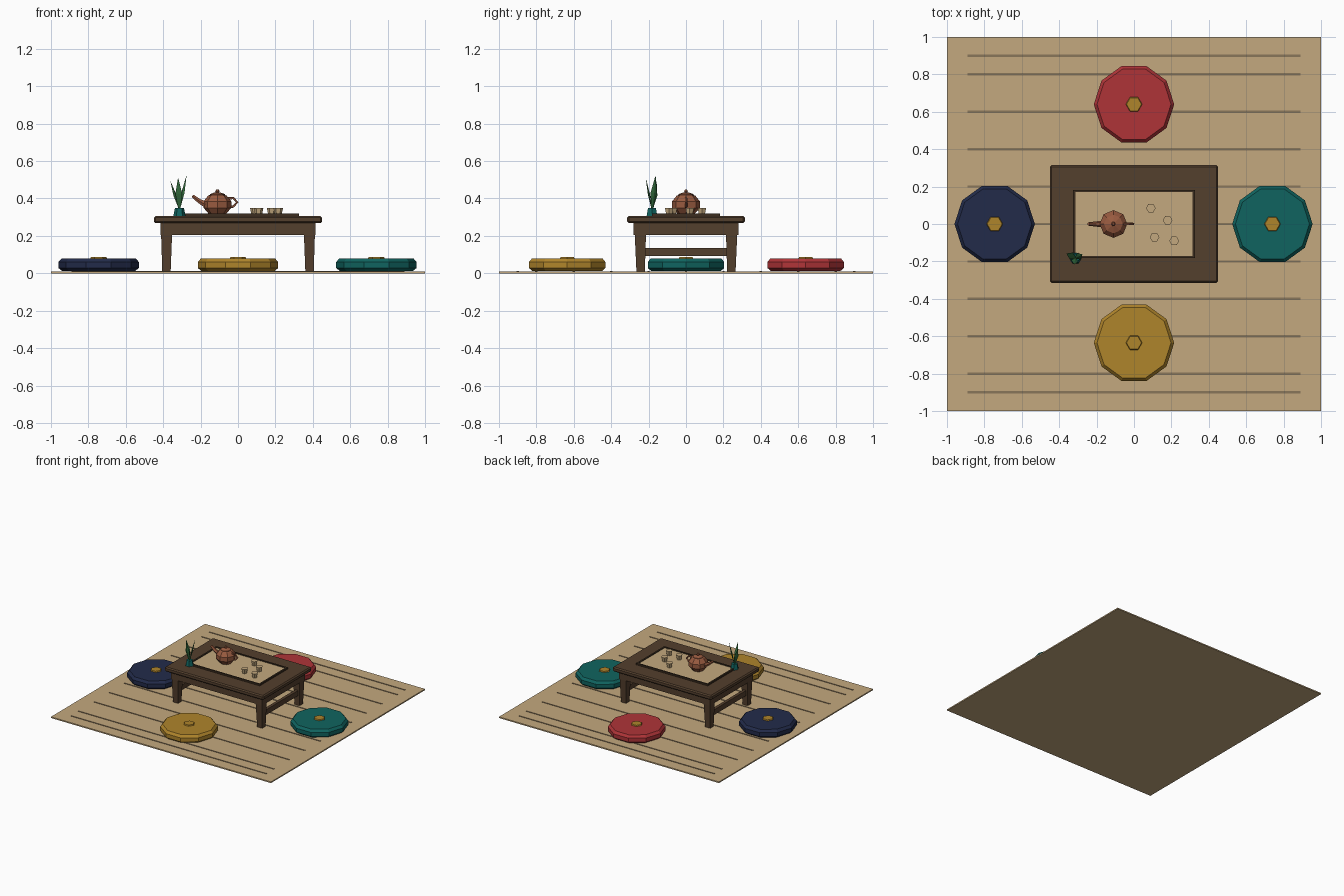
import bpy, bmesh, math
from mathutils import Vector

if "Cube" in bpy.data.objects:
    bpy.data.objects.remove(bpy.data.objects["Cube"])


def mat(name, rgb):
    m = bpy.data.materials.new(name)
    m.diffuse_color = (*rgb, 1)
    m.use_nodes = True
    m.node_tree.nodes["Principled BSDF"].inputs["Base Color"].default_value = m.diffuse_color
    return m


TAN = mat("straw tan", (0.55, 0.395, 0.21))
SEAM = mat("straw seam", (0.25, 0.18, 0.10))
WOOD = mat("walnut wood", (0.088, 0.050, 0.026))
DARK = mat("dark wood", (0.045, 0.027, 0.014))
RED = mat("red cloth", (0.43, 0.034, 0.039))
NAVY = mat("navy cloth", (0.016, 0.024, 0.068))
TEAL = mat("teal", (0.005, 0.127, 0.116))
GOLD = mat("gold cloth", (0.43, 0.232, 0.024))
CLAY = mat("brown clay", (0.32, 0.105, 0.051))
GREEN = mat("leaf green", (0.035, 0.16, 0.05))


def finish(name, bm, material, bevel=0):
    bmesh.ops.recalc_face_normals(bm, faces=bm.faces)
    me = bpy.data.meshes.new(name)
    bm.to_mesh(me)
    bm.free()
    me.materials.append(material)
    ob = bpy.data.objects.new(name, me)
    bpy.context.collection.objects.link(ob)
    if bevel:
        b = ob.modifiers.new("edge", "BEVEL")
        b.width, b.segments = bevel, 1
    return ob


def loft(name, rings, material, bevel=0):
    """Skin a list of equal-length point rings and cap both ends."""
    bm = bmesh.new()
    vs = [[bm.verts.new(p) for p in r] for r in rings]
    n = len(rings[0])
    for a, b in zip(vs, vs[1:]):
        for i in range(n):
            j = (i + 1) % n
            bm.faces.new((a[i], a[j], b[j], b[i]))
    bm.faces.new(vs[0][::-1])
    bm.faces.new(vs[-1])
    return finish(name, bm, material, bevel)


def box(name, x, y, z, material, bevel=0):
    rings = [[(x[0], y[0], h), (x[1], y[0], h), (x[1], y[1], h), (x[0], y[1], h)] for h in z]
    return loft(name, rings, material, bevel)


def lathe(name, cx, cy, profile, n, material):
    rings = [[(cx + r * math.cos(math.tau * i / n), cy + r * math.sin(math.tau * i / n), z)
              for i in range(n)] for r, z in profile]
    return loft(name, rings, material)


def tube(name, path, radii, n, material):
    """Tapered tube through points lying in the xz plane."""
    pts = [Vector(p) for p in path]
    side = Vector((0, 1, 0))
    rings = []
    for i, p in enumerate(pts):
        d = (pts[min(i + 1, len(pts) - 1)] - pts[max(i - 1, 0)]).normalized()
        up = d.cross(side)
        rings.append([p + radii[i] * (side * math.cos(math.tau * k / n) + up * math.sin(math.tau * k / n))
                      for k in range(n)])
    return loft(name, rings, material)


# Floor mat with woven seams
box("floor_mat", (-1, 1), (-1, 1), (0, 0.01), TAN)
for y in (-0.9, -0.8, -0.6, -0.4, -0.2, 0, 0.2, 0.4, 0.6, 0.8, 0.9):
    box("mat_seam", (-0.89, 0.89), (y - 0.006, y + 0.006), (0.009, 0.013), SEAM)

# Four ten-sided cushions with a button each
for name, cx, cy, m in (("red", 0, 0.64, RED), ("gold", 0, -0.635, GOLD),
                        ("navy", -0.745, 0, NAVY), ("teal", 0.74, 0, TEAL)):
    lathe(name + "_cushion", cx, cy,
          [(0.195, 0.012), (0.215, 0.028), (0.215, 0.06), (0.198, 0.08)], 10, m)
    lathe(name + "_cushion_button", cx, cy, [(0.045, 0.078), (0.04, 0.088)], 6, GOLD)

# Table top and apron
box("table_top", (-0.45, 0.45), (-0.315, 0.315), (0.268, 0.306), WOOD, 0.009)
for s in (-1, 1):
    box("long_apron", (-0.415, 0.415), sorted((s * 0.255, s * 0.28)), (0.205, 0.27), WOOD)
    box("short_apron", sorted((s * 0.39, s * 0.415)), (-0.256, 0.256), (0.205, 0.27), WOOD)
    box("side_stretcher", sorted((s * 0.37, s * 0.395)), (-0.235, 0.235), (0.092, 0.135), WOOD)

# Tapered legs
for sx in (-1, 1):
    for sy in (-1, 1):
        rings = []
        for x0, x1, y0, y1, z in ((0.36, 0.405, 0.22, 0.265, 0.01), (0.35, 0.413, 0.212, 0.277, 0.27)):
            rings.append([(sx * x0, sy * y0, z), (sx * x1, sy * y0, z),
                          (sx * x1, sy * y1, z), (sx * x0, sy * y1, z)])
        loft("table_leg", rings, WOOD)

# Tray: straw panel in a dark frame
box("tray_panel", (-0.318, 0.318), (-0.175, 0.175), (0.304, 0.313), TAN)
for s in (-1, 1):
    box("tray_long_rim", (-0.326, 0.326), sorted((s * 0.17, s * 0.183)), (0.304, 0.319), DARK)
    box("tray_short_rim", sorted((s * 0.313, s * 0.326)), (-0.17, 0.17), (0.304, 0.319), DARK)

# Teapot
TX = -0.11
lathe("teapot_body", TX, 0, [(0.042, 0.312), (0.05, 0.322), (0.074, 0.35), (0.074, 0.385),
                             (0.05, 0.415), (0.036, 0.42)], 8, CLAY)
lathe("teapot_lid", TX, 0, [(0.04, 0.416), (0.04, 0.423), (0.016, 0.432)], 8, CLAY)
lathe("teapot_knob", TX, 0, [(0.007, 0.43), (0.012, 0.438), (0.006, 0.449)], 6, CLAY)
tube("teapot_spout", [(-0.165, 0, 0.362), (-0.21, 0, 0.388), (-0.243, 0, 0.414)],
     (0.019, 0.013, 0.009), 6, CLAY)
tube("teapot_handle", [(-0.055, 0, 0.402), (-0.025, 0, 0.402), (-0.005, 0, 0.38),
                       (-0.025, 0, 0.357), (-0.055, 0, 0.352)], (0.007,) * 5, 5, CLAY)

# Flared six-sided cups
for cx, cy in ((0.09, 0.085), (0.18, 0.02), (0.11, -0.07), (0.215, -0.09)):
    lathe("cup", cx, cy, [(0.018, 0.312), (0.026, 0.35)], 6, TAN)

# Plant pot and blade leaves
PX, PY = -0.313, -0.182
lathe("plant_pot", PX, PY, [(0.033, 0.305), (0.024, 0.35)], 6, TEAL)
for tip in ((-0.36, -0.158, 0.49), (-0.276, -0.163, 0.52), (-0.32, -0.215, 0.508)):
    a, b = Vector((PX, PY, 0.34)), Vector(tip)
    d = (b - a).normalized()
    wide = d.cross(Vector((0, 0, 1))).normalized()
    thin = d.cross(wide)
    rings = []
    for t, w in ((0, 0.005), (0.5, 0.019), (1, 0.001)):
        p = a.lerp(b, t)
        rings.append([p + wide * w, p + thin * w * 0.3, p - wide * w, p - thin * w * 0.3])
    loft("leaf", rings, GREEN)
